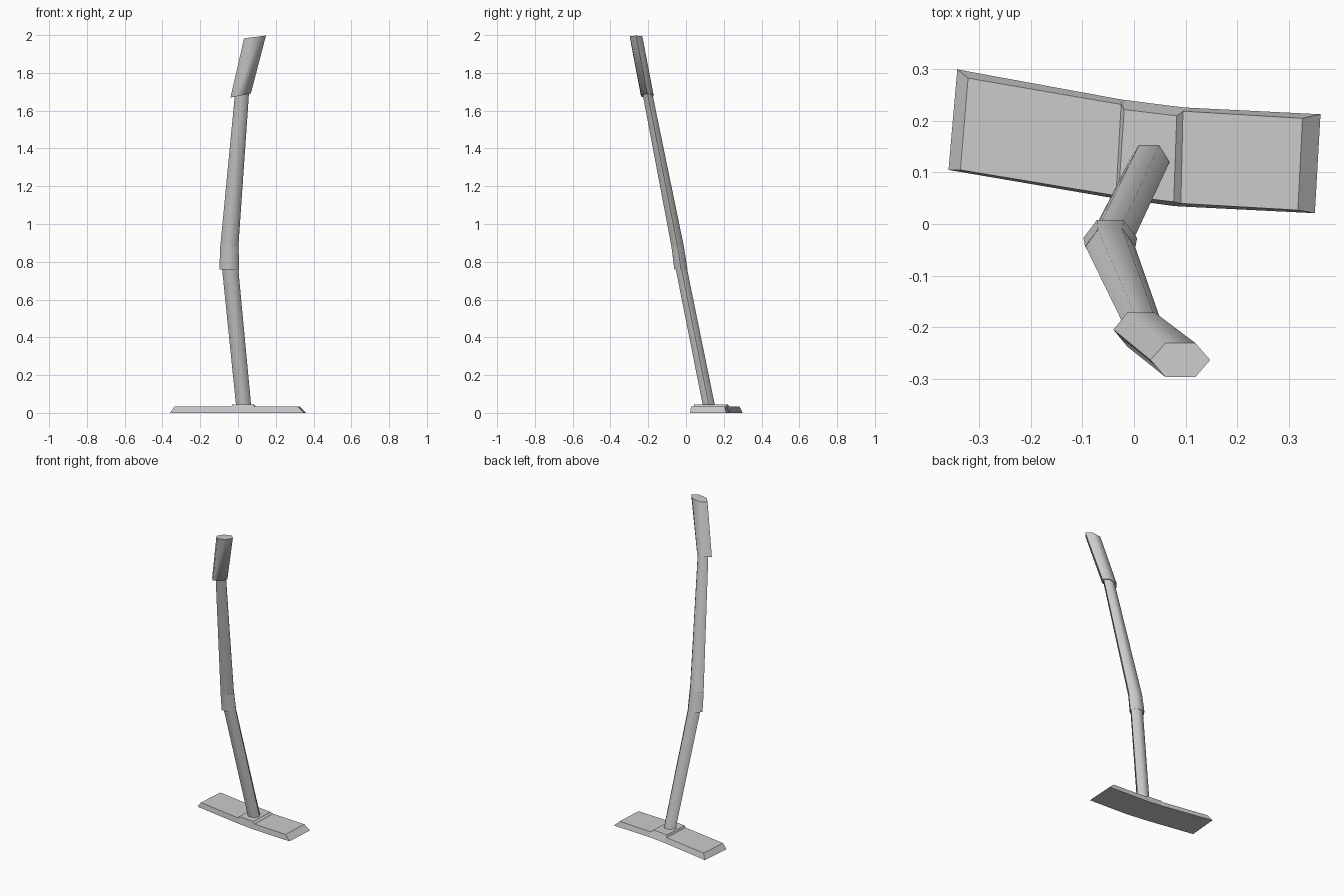
import bpy
import math

cube = bpy.data.objects.get("Cube")
if cube:
    bpy.data.objects.remove(cube, do_unlink=True)

grey = bpy.data.materials.new("light_grey")
grey.use_nodes = True
grey.diffuse_color = (0.6, 0.6, 0.6, 1)
grey.node_tree.nodes["Principled BSDF"].inputs["Base Color"].default_value = (0.6, 0.6, 0.6, 1)


def loft(name, rings, smooth):
    """Skin equal-sized rings of points and cap both ends."""
    n = len(rings[0])
    verts = [p for ring in rings for p in ring]
    faces = [tuple(range(n))[::-1], tuple(range(len(verts) - n, len(verts)))]
    for r in range(len(rings) - 1):
        for i in range(n):
            a, b = r * n + i, r * n + (i + 1) % n
            faces.append((a, b, b + n, a + n))
    mesh = bpy.data.meshes.new(name)
    mesh.from_pydata(verts, [], faces)
    mesh.materials.append(grey)
    obj = bpy.data.objects.new(name, mesh)
    bpy.context.collection.objects.link(obj)
    bpy.ops.object.select_all(action="DESELECT")
    bpy.context.view_layer.objects.active = obj
    obj.select_set(True)
    bpy.ops.object.mode_set(mode="EDIT")
    bpy.ops.mesh.select_all(action="SELECT")
    bpy.ops.mesh.normals_make_consistent(inside=False)
    bpy.ops.object.mode_set(mode="OBJECT")
    if smooth:
        bpy.ops.object.shade_smooth_by_angle(angle=math.radians(65))
    return obj


def hexagon(x, y, z, rx, ry, tilt=0):
    """Flattened six-sided ring with its corners along x; tilt raises the +x side."""
    ring = []
    for i in range(6):
        a = math.radians(60 * i)
        dx = rx * math.cos(a)
        ring.append((x + dx, y + ry * math.sin(a) / math.sin(math.radians(60)), z + tilt * dx))
    return ring


def tube(name, *sections):
    return loft(name, [hexagon(*s) for s in sections], True)


# Bent handle: lower shaft, elbow, tapering upper shaft and grip
tube("lower_shaft", (0.03, 0.122, 0.035, 0.04, 0.032), (-0.044, -0.03, 0.79, 0.043, 0.03))
tube("elbow", (-0.046, -0.027, 0.76, 0.052, 0.035), (-0.046, -0.044, 0.88, 0.049, 0.033))
tube("upper_shaft", (-0.046, -0.044, 0.88, 0.048, 0.033), (0.021, -0.204, 1.69, 0.037, 0.026))
tube("grip", (0.014, -0.205, 1.68, 0.054, 0.033, 0.2), (0.09, -0.264, 1.99, 0.058, 0.033, 0.13))


# Curved foot plate: each section gives bottom front, bottom back, top front, top back, top height
def section(bf, bb, tf, tb, z):
    return [(*bf, 0), (*bb, 0), (*tb, z), (*tf, z)]


foot = [
    section((-0.36, 0.105), (-0.343, 0.3), (-0.337, 0.105), (-0.322, 0.283), 0.033),
    section((-0.05, 0.052), (-0.027, 0.242), (-0.035, 0.055), (-0.025, 0.232), 0.033),
    section((-0.042, 0.051), (-0.02, 0.241), (-0.03, 0.056), (-0.019, 0.222), 0.045),
    section((0.077, 0.035), (0.082, 0.228), (0.077, 0.043), (0.083, 0.21), 0.045),
    section((0.09, 0.034), (0.1, 0.226), (0.091, 0.04), (0.095, 0.219), 0.033),
    section((0.351, 0.021), (0.362, 0.213), (0.318, 0.027), (0.327, 0.205), 0.033),
]
loft("foot_plate", foot, False)
